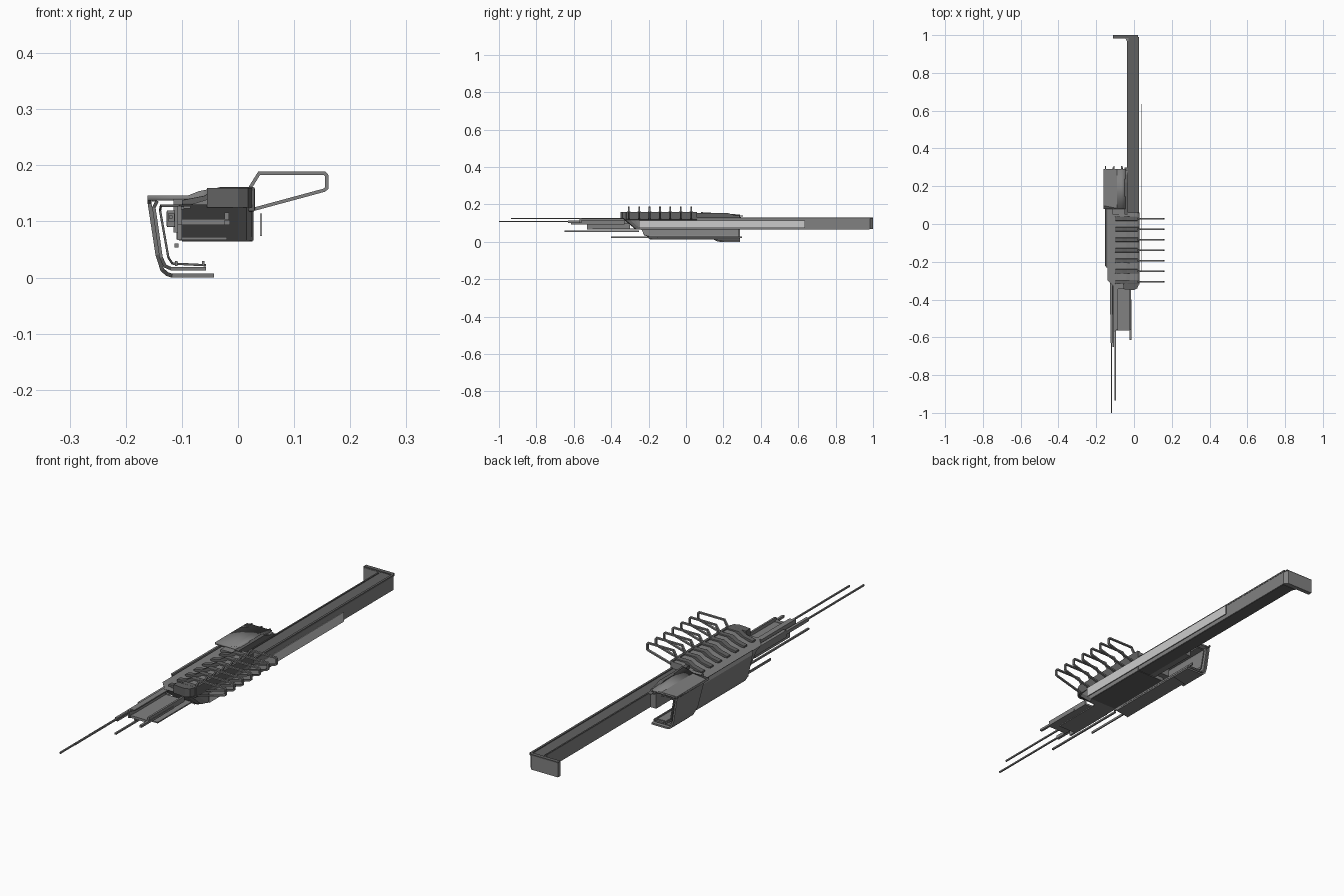
import bpy, bmesh, math
from mathutils import Vector


def paint(name, v):
    m = bpy.data.materials.new(name)
    m.diffuse_color = (v, v, v, 1)
    return m


DARK, MID, LIGHT = paint("dark_grey", 0.12), paint("mid_grey", 0.22), paint("light_grey", 0.75)
current = MID


def make(name, bm, bevel=0.0):
    bmesh.ops.recalc_face_normals(bm, faces=bm.faces)
    me = bpy.data.meshes.new(name)
    bm.to_mesh(me)
    bm.free()
    me.materials.append(current)
    ob = bpy.data.objects.new(name, me)
    bpy.context.collection.objects.link(ob)
    if bevel:
        m = ob.modifiers.new("bevel", 'BEVEL')
        m.width = bevel
        m.segments = 2
    return ob


def prism(name, pts, a, b, axis='Y', bevel=0.0):
    """Extrude a closed profile from a to b along one axis."""
    def place(p, d):
        return {'X': (d, p[0], p[1]), 'Y': (p[0], d, p[1]), 'Z': (p[0], p[1], d)}[axis]
    bm = bmesh.new()
    lo = [bm.verts.new(place(p, a)) for p in pts]
    hi = [bm.verts.new(place(p, b)) for p in pts]
    n = len(pts)
    bm.faces.new(lo)
    bm.faces.new(hi)
    for i in range(n):
        j = (i + 1) % n
        bm.faces.new((lo[i], lo[j], hi[j], hi[i]))
    return make(name, bm, bevel)


def box(name, x0, x1, y0, y1, z0, z1, bevel=0.0):
    return prism(name, [(x0, z0), (x1, z0), (x1, z1), (x0, z1)], y0, y1, 'Y', bevel)


def ribbon(name, path, t, y0, y1, closed=False, y0_end=None):
    """Bent sheet: an x-z path given a thickness t and run along y."""
    n = len(path)
    P = [Vector(p) for p in path]
    inner = []
    for i in range(n):
        dirs = []
        if closed or i > 0:
            dirs.append((P[i] - P[i - 1]).normalized())
        if closed or i < n - 1:
            dirs.append((P[(i + 1) % n] - P[i]).normalized())
        ns = [Vector((-d.y, d.x)) for d in dirs]
        m = sum(ns, Vector((0, 0))).normalized()
        inner.append(P[i] + m * t / max(0.4, m.dot(ns[0])))
    bm = bmesh.new()
    rings = []
    for i in range(n):
        f = y0 if y0_end is None else y0 + (y0_end - y0) * i / (n - 1)
        rings.append([bm.verts.new((q.x, y, q.y)) for q, y in
                      ((P[i], f), (P[i], y1), (inner[i], y1), (inner[i], f))])
    for i in range(n if closed else n - 1):
        A, B = rings[i], rings[(i + 1) % n]
        for k in range(4):
            bm.faces.new((A[k], A[(k + 1) % 4], B[(k + 1) % 4], B[k]))
    if not closed:
        bm.faces.new(rings[0])
        bm.faces.new(rings[-1])
    return make(name, bm)


# Main hull, with a rounded prow corner and sloping underside
plan = [(-0.105, -0.345), (0.0, -0.345), (0.015, -0.338), (0.025, -0.315),
        (0.028, -0.28), (0.028, 0.06), (-0.105, 0.06)]
hull = prism("hull", plan, 0.066, 0.13, 'Z')
for v in hull.data.vertices:
    if v.co.z < 0.1 and v.co.y < -0.27:
        v.co.y += 0.075 if v.co.y < -0.3 else 0.04
prism("roof_block", [(-0.085, 0.13), (0.027, 0.13), (0.027, 0.155), (-0.02, 0.155),
                     (-0.04, 0.144)], -0.32, 0.06)
current = DARK
prism("roof_prow", [(-0.055, -0.345), (0.0, -0.35), (0.018, -0.34), (0.027, -0.315),
                    (-0.055, -0.315)], 0.125, 0.16, 'Z')
box("roof_side_wall", 0.018, 0.03, -0.32, 0.06, 0.118, 0.16, 0.002)

# Roof ridges, each carrying an open side rib
for i in range(7):
    y = 0.028 - i * 0.0557
    current = DARK
    prism("roof_ridge", [(-0.1, 0.13), (0.02, 0.13), (0.03, 0.161), (-0.035, 0.161),
                         (-0.06, 0.146), (-0.1, 0.138)], y - 0.011, y + 0.011, 'Y', 0.002)
    current = MID
    ribbon("side_rib", [(0.022, 0.117), (0.155, 0.153), (0.161, 0.158), (0.161, 0.183),
                        (0.156, 0.189), (0.036, 0.189), (0.018, 0.16)],
           0.006, y - 0.0045, y + 0.0045, True)

# Long rear beam with hooked end
prism("beam", [(-0.036, 0.05), (0.026, 0.05), (0.026, 0.985), (0.013, 1.0), (-0.11, 1.0),
               (-0.11, 0.982), (-0.045, 0.982), (-0.036, 0.965)], 0.068, 0.126, 'Z')
current = DARK
box("beam_rim_left", -0.036, -0.03, 0.05, 0.97, 0.126, 0.131)
box("beam_rim_right", 0.018, 0.027, 0.05, 0.99, 0.124, 0.131)
box("hook_rim", -0.11, 0.02, 0.984, 1.0, 0.126, 0.131)
box("beam_deck", -0.03, 0.018, 0.06, 0.984, 0.125, 0.1275)
box("beam_keel", -0.034, 0.024, 0.05, 0.98, 0.0665, 0.069)
box("hull_keel", -0.1, 0.026, -0.24, 0.06, 0.0645, 0.067)
prism("beam_tail_deck", [(0.05, 0.13), (0.05, 0.155), (0.22, 0.155), (0.3, 0.13)],
      -0.05, -0.033, 'X')

# Detached side armour strip
current = LIGHT
box("side_strip", 0.039, 0.043, -0.25, 0.635, 0.074, 0.114)

# Forward bay: trays with raised walls
current = MID
box("upper_tray_floor", -0.106, -0.018, -0.56, -0.33, 0.094, 0.102)
box("upper_tray_wall", -0.108, -0.1, -0.57, -0.33, 0.094, 0.128)
box("upper_tray_wall", -0.024, -0.016, -0.56, -0.33, 0.094, 0.116)
box("upper_tray_lip", -0.106, -0.085, -0.56, -0.33, 0.123, 0.128)
box("lower_tray_floor", -0.106, -0.02, -0.5, -0.27, 0.067, 0.072)
box("lower_tray_wall", -0.108, -0.1, -0.53, -0.3, 0.067, 0.098)
box("tray_prong", -0.024, -0.014, -0.615, -0.4, 0.094, 0.103)
box("bay_sill", -0.108, -0.016, -0.565, -0.548, 0.094, 0.104)

# Antennas and their housing
box("antenna_housing", -0.127, -0.112, -0.48, 0.06, 0.09, 0.12, 0.002)
box("antenna_sleeve", -0.125, -0.113, -0.63, -0.46, 0.1, 0.114)
box("long_antenna", -0.123, -0.117, -1.0, -0.6, 0.105, 0.111)
box("upper_antenna", -0.102, -0.096, -0.935, -0.5, 0.121, 0.127)
box("lower_antenna", -0.113, -0.106, -0.65, -0.25, 0.054, 0.061)
for x in (-0.11, -0.062):
    box("belly_rod", x - 0.0025, x + 0.0025, -0.4 if x < -0.1 else -0.2, 0.3, 0.021, 0.03)

# Hanging side shells: long inner ones, shorter outer one around the hangar
ribbon("inner_shell", [(-0.147, 0.138), (-0.153, 0.125), (-0.14, 0.035),
                       (-0.132, 0.018), (-0.12, 0.013), (-0.057, 0.013)],
       0.006, -0.23, 0.285, False, -0.18)
ribbon("middle_shell", [(-0.105, 0.13), (-0.139, 0.13), (-0.141, 0.12), (-0.126, 0.035),
                        (-0.118, 0.023), (-0.057, 0.02)],
       0.004, -0.335, 0.28, False, -0.15)
ribbon("outer_shell", [(-0.075, 0.146), (-0.161, 0.146), (-0.161, 0.132), (-0.147, 0.04),
                       (-0.138, 0.012), (-0.128, 0.003), (-0.118, 0.0), (-0.043, 0.0)],
       0.007, 0.08, 0.29, False, 0.2)

# Hangar roof, rising to the hull side and sloping at its rear
roof = prism("hangar_roof", [(-0.161, 0.137), (-0.05, 0.137), (-0.045, 0.159), (-0.07, 0.154),
                             (-0.09, 0.146), (-0.161, 0.146)], 0.08, 0.29)
for v in roof.data.vertices:
    if v.co.y > 0.2 and v.co.z > 0.147:
        v.co.z = 0.146
roof.data.shade_smooth()
box("hangar_inner_wall", -0.062, -0.035, 0.06, 0.285, 0.068, 0.142)
for x in (-0.15, -0.105, -0.065):
    box("roof_prong", x - 0.003, x + 0.003, 0.28, 0.306, 0.136, 0.142)
box("hangar_link", -0.115, -0.035, 0.05, 0.085, 0.08, 0.14)
